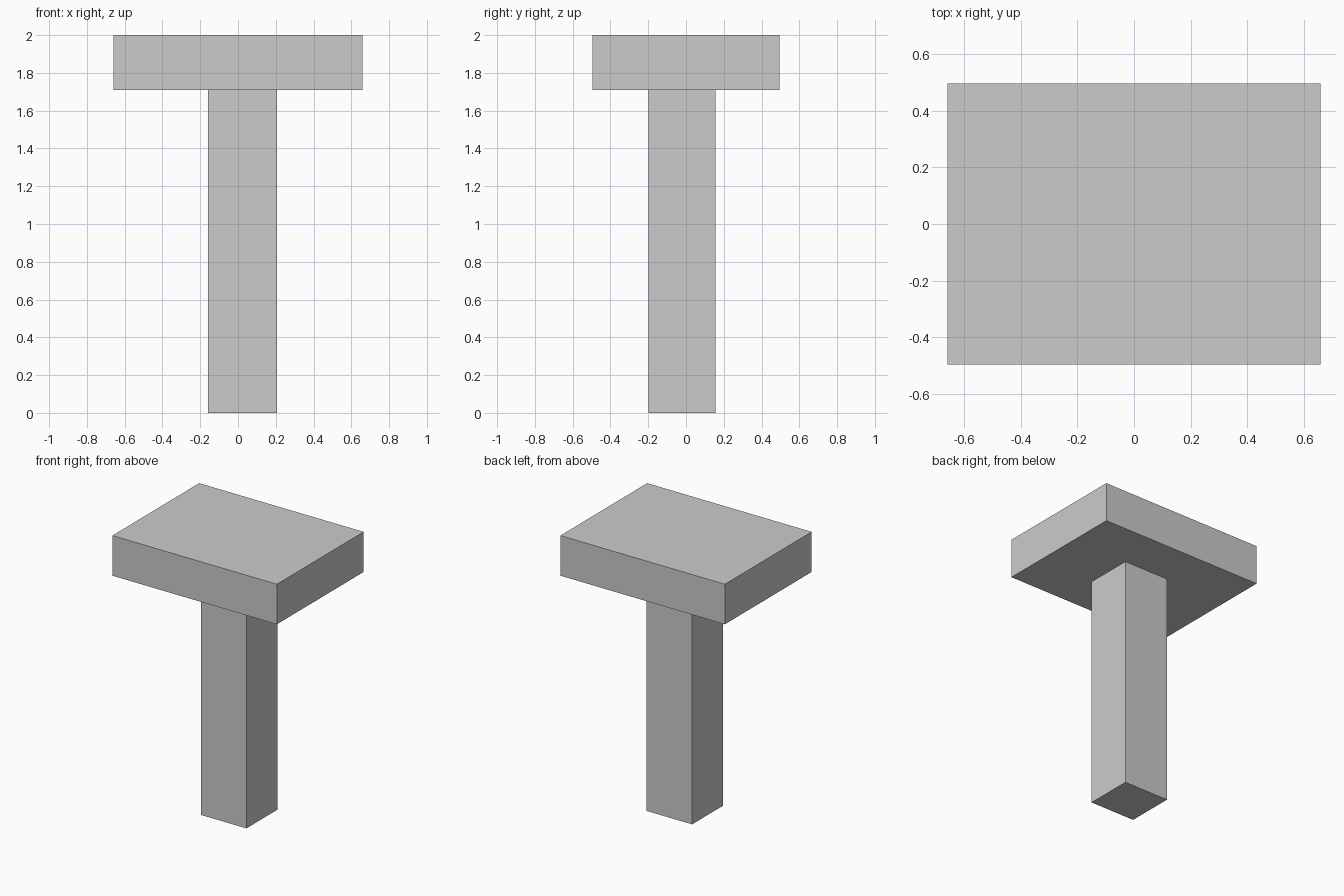
import bpy

if "Cube" in bpy.data.objects:
    bpy.data.objects.remove(bpy.data.objects["Cube"])


def box(name, x, y, z):
    """Box spanning the given (min, max) ranges."""
    spans = (x, y, z)
    bpy.ops.mesh.primitive_cube_add(size=1, location=[(a + b) / 2 for a, b in spans])
    obj = bpy.context.object
    obj.name = name
    obj.scale = [b - a for a, b in spans]
    bpy.ops.object.transform_apply(location=False, rotation=False, scale=True)
    return obj


SLAB_BOTTOM = 1.71

# Slightly off-centre square post
box("post", (-0.158, 0.206), (-0.198, 0.156), (0, SLAB_BOTTOM))

# Rectangular slab on top
box("top_slab", (-0.658, 0.658), (-0.496, 0.496), (SLAB_BOTTOM, 2))
